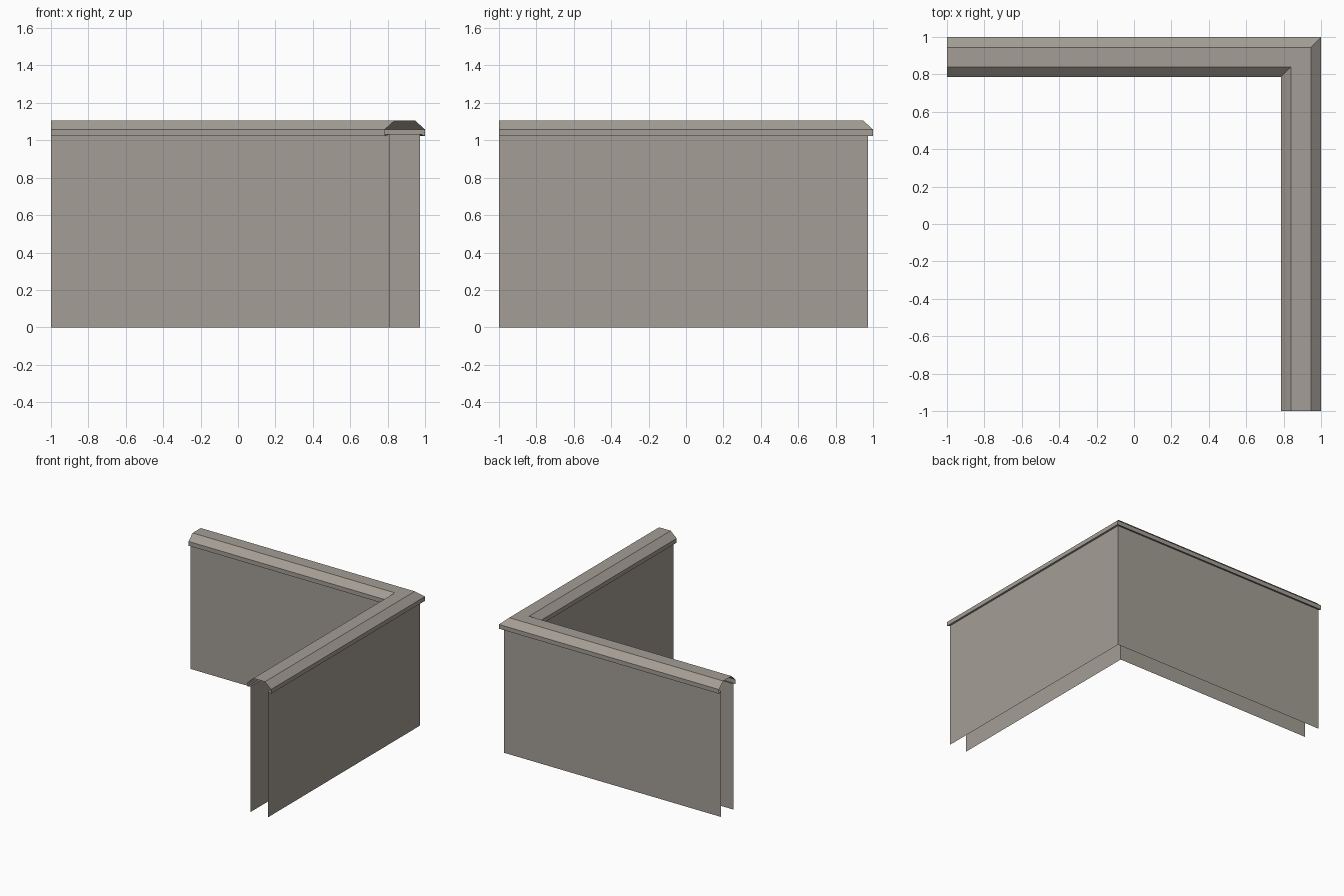
import bpy, bmesh

if "Cube" in bpy.data.objects:
    bpy.data.objects.remove(bpy.data.objects["Cube"])

# One flat stone colour
stone = bpy.data.materials.new("warm grey stone")
stone.diffuse_color = (0.37, 0.34, 0.30, 1)
stone.use_nodes = True
stone.node_tree.nodes["Principled BSDF"].inputs["Base Color"].default_value = stone.diffuse_color


def sweep_corner(name, profile):
    """Sweep an open profile (offset, z) along the L-shaped path with a mitred corner."""
    bm = bmesh.new()
    rows = [[bm.verts.new(co) for co in ((-1, p, z), (p, p, z), (p, -1, z))]
            for p, z in profile]
    for lower, upper in zip(rows, rows[1:]):
        for s in range(2):
            bm.faces.new((lower[s], lower[s + 1], upper[s + 1], upper[s]))
    mesh = bpy.data.meshes.new(name)
    bm.to_mesh(mesh)
    bm.free()
    mesh.materials.append(stone)
    obj = bpy.data.objects.new(name, mesh)
    bpy.context.collection.objects.link(obj)
    return obj


INNER, OUTER, WALL_TOP = 0.8125, 0.972, 1.034

# Wall skins, hollow between and open at the ends
sweep_corner("inner_wall", [(INNER, 0), (INNER, WALL_TOP)])
sweep_corner("outer_wall", [(OUTER, WALL_TOP), (OUTER, 0)])

# Coping: drip edges, upright lips, sloped shoulders and flat top
sweep_corner("coping", [
    (INNER, WALL_TOP), (0.785, 1.023), (0.785, 1.058), (0.839, 1.107),
    (0.945, 1.107), (1.0, 1.058), (1.0, 1.023), (OUTER, WALL_TOP)])
